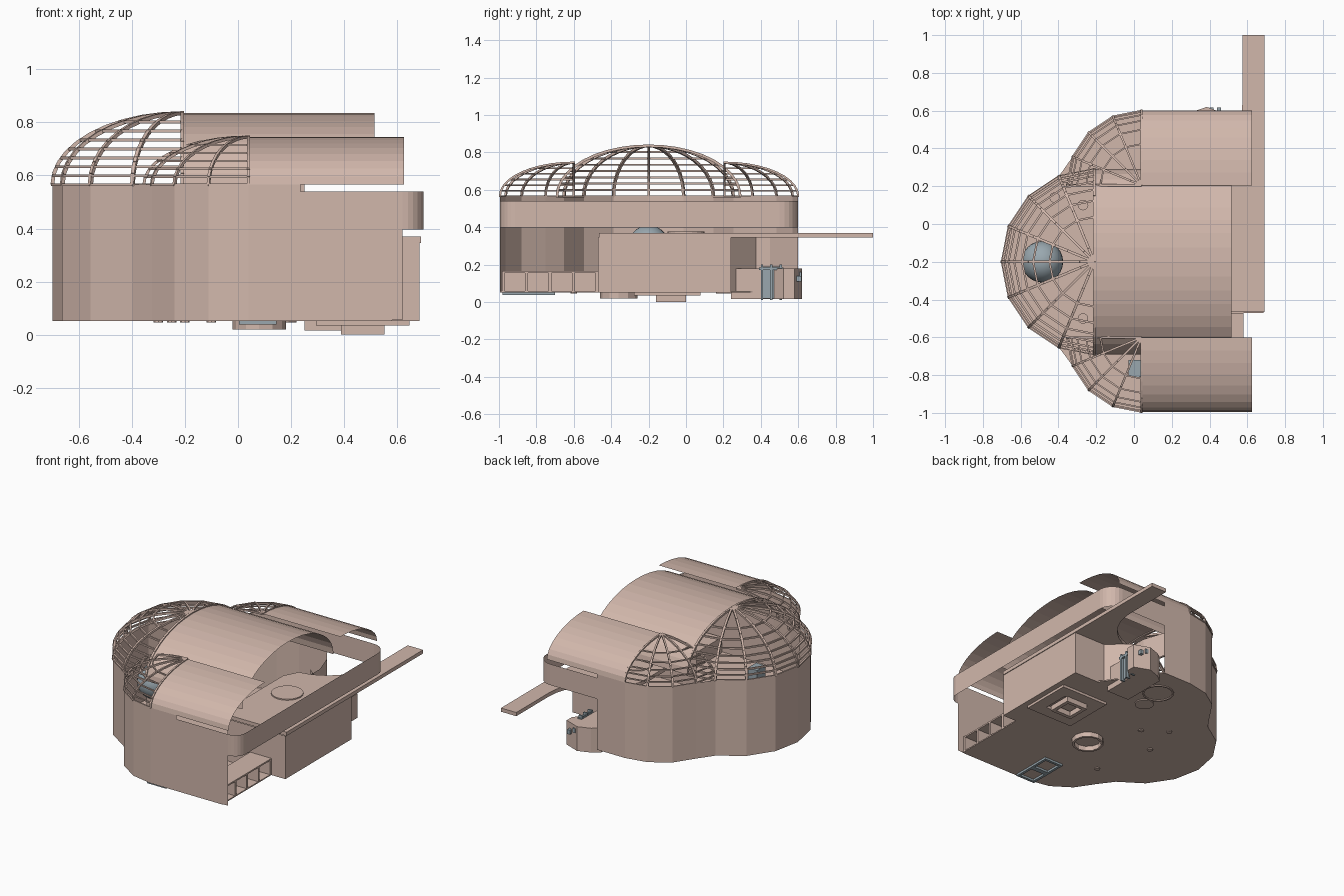
import bpy, bmesh, math
from mathutils import Vector

if "Cube" in bpy.data.objects:
    bpy.data.objects.remove(bpy.data.objects["Cube"])


def material(name, rgb):
    m = bpy.data.materials.new(name)
    m.diffuse_color = (*rgb, 1)
    m.use_nodes = True
    m.node_tree.nodes["Principled BSDF"].inputs["Base Color"].default_value = m.diffuse_color
    return m


CLAY = material("clay", (0.64, 0.475, 0.41))
STEEL = material("blue_grey", (0.32, 0.39, 0.43))


def finish(name, bm, mat=CLAY, fix=True):
    if fix:
        bmesh.ops.recalc_face_normals(bm, faces=bm.faces)
    me = bpy.data.meshes.new(name)
    bm.to_mesh(me)
    bm.free()
    ob = bpy.data.objects.new(name, me)
    me.materials.append(mat)
    bpy.context.collection.objects.link(ob)
    return ob


def ribbon(name, pts, z0, z1, mat=CLAY):
    """Thin upright sheet following a plan path."""
    bm = bmesh.new()
    lo = [bm.verts.new((x, y, z0)) for x, y in pts]
    hi = [bm.verts.new((x, y, z1)) for x, y in pts]
    for i in range(len(pts) - 1):
        bm.faces.new((lo[i], lo[i + 1], hi[i + 1], hi[i]))
    return finish(name, bm, mat, False)


def slab(name, pts, z0, z1, mat=CLAY):
    """Plan outline extruded upward."""
    bm = bmesh.new()
    f = bm.faces.new([bm.verts.new((x, y, z0)) for x, y in pts])
    r = bmesh.ops.extrude_face_region(bm, geom=[f])
    for v in r["geom"]:
        if isinstance(v, bmesh.types.BMVert):
            v.co.z = z1
    return finish(name, bm, mat)


def box(name, x0, x1, y0, y1, z0, z1, mat=CLAY):
    return slab(name, [(x0, y0), (x1, y0), (x1, y1), (x0, y1)], z0, z1, mat)


def arc(cx, cy, r, a0, a1, n):
    return [(cx + r * math.cos(math.radians(a0 + (a1 - a0) * i / n)),
             cy + r * math.sin(math.radians(a0 + (a1 - a0) * i / n))) for i in range(n + 1)]


def disc(name, x, y, r, z0, z1, n=12, mat=CLAY):
    return slab(name, arc(x, y, r, 0, 360, n)[:-1], z0, z1, mat)


def ring_frame(name, x, y, ro, ri, z0, z1, n, turn=0, mat=CLAY):
    """Hollow collar with n sides."""
    bm = bmesh.new()
    loops = [[bm.verts.new((px, py, z)) for px, py in arc(x, y, r, turn, turn + 360, n)[:-1]]
             for r, z in ((ro, z1), (ro, z0), (ri, z0), (ri, z1))]
    for a, b in zip(loops, loops[1:] + loops[:1]):
        for i in range(n):
            bm.faces.new((a[i], a[(i + 1) % n], b[(i + 1) % n], b[i]))
    return finish(name, bm, mat)


def bar(bm, a, b, w):
    """Square bar between two points."""
    a, b = Vector(a), Vector(b)
    d = (b - a).normalized()
    s = d.cross(Vector((0, 0, 1)))
    s = (s.normalized() if s.length > 1e-4 else Vector((1, 0, 0))) * w / 2
    t = d.cross(s).normalized() * w / 2
    e = [[bm.verts.new(p + s * i + t * j) for i, j in ((1, 1), (-1, 1), (-1, -1), (1, -1))] for p in (a, b)]
    for i in range(4):
        k = (i + 1) % 4
        bm.faces.new((e[0][i], e[0][k], e[1][k], e[1][i]))
    bm.faces.new(e[0])
    bm.faces.new(e[1][::-1])


Z = 0.565   # wall top


def dome(name, cx, cy, r, h, a0, a1, rings, w):
    """Lattice dome: meridian ribs and level rings."""
    bm = bmesh.new()
    n = round((a1 - a0) / 22.5)

    def at(i, t):
        a, e = math.radians(a0 + 22.5 * i), math.asin(t)
        return (cx + r * math.cos(e) * math.cos(a), cy + r * math.cos(e) * math.sin(a), Z + h * t)
    levels = [k / rings for k in range(rings)]
    fine = [math.sin(k * math.pi / 20) for k in range(11)]
    for i in range(n + 1):
        for t0, t1 in zip(fine, fine[1:]):
            bar(bm, at(i, t0), at(i, t1), w)
    for t in levels:
        for i in range(n):
            bar(bm, at(i, t), at(i + 1, t), w * 0.75)
    return finish(name, bm)


def vault(name, x0, x1, cy, r, h, a0, a1, n):
    """Thin barrel roof along x."""
    bm = bmesh.new()
    rows = [[bm.verts.new((x, y, Z + z * h / r)) for x in (x0, x1)] for y, z in arc(cy, 0, r, a0, a1, n)]
    for p, q in zip(rows, rows[1:]):
        bm.faces.new((p[0], p[1], q[1], q[0]))
    return finish(name, bm, CLAY, False)


# Roofs and lattice domes
R, RS = 0.49, 0.395
vault("main_vault", -0.21, 0.515, -0.2, R, 0.27, 0, 180, 20)
vault("front_vault", 0.04, 0.625, -0.6, RS, 0.18, 90, 180, 9)
vault("back_vault", 0.04, 0.625, 0.205, RS, 0.18, 0, 90, 9)
dome("main_dome", -0.21, -0.2, R, 0.27, 90, 270, 8, 0.014)
dome("front_dome", 0.04, -0.6, RS, 0.18, 180, 270, 6, 0.011)
dome("back_dome", 0.04, 0.205, RS, 0.18, 90, 180, 6, 0.011)

# Three-lobed outer wall
lobes = ([(0.25, 0.6)] + arc(0.04, 0.205, RS, 90, 157.5, 3)
         + arc(-0.21, -0.2, R, 112.5, 247.5, 6) + arc(0.04, -0.6, RS, 202.5, 270, 3) + [(0.235, -0.995)])
ribbon("outer_wall", lobes, 0.055, Z)
ribbon("front_wall_extension", [(0.235, -0.995), (0.62, -0.995)], 0.055, 0.54)

# Ground floor plate
slab("floor", lobes + [(0.58, -0.995), (0.58, -0.47), (0.685, -0.47), (0.685, 0.24), (0.5, 0.24)], 0.052, 0.06)

# Curved guard rail sheet
rail = ([(0.62, -0.995)] + arc(0.62, -0.915, 0.08, -90, 0, 6)[1:]
        + arc(0.6, 0.5, 0.1, 0, 90, 6) + [(0.25, 0.6)])
ribbon("guard_rail", rail, 0.397, 0.54)

# Rear block with the deck and the long walkway
ribbon("rear_block", [(0.25, -0.47), (0.685, -0.47), (0.685, 0.24), (0.45, 0.24), (0.25, 0.42)], 0.055, 0.345)
inner = arc(0.22, 0.65, 0.355, 0, -85, 8)
slab("deck", [(0.25, -0.465), (0.69, -0.465), (0.69, 1.0), (0.575, 1.0)] + inner + [(0.2, 0.2), (0.2, -0.35)],
     0.345, 0.37)
disc("deck_disc", 0.37, 0.0, 0.1, 0.37, 0.378, 20)

# Open bays beside the block
for i in range(5):
    y = -0.985 + i * 0.125
    slab("bay_divider", [(0.42, y), (0.58, y), (0.58, y + 0.015), (0.42, y + 0.015)], 0.055, 0.16)
box("bay_roof", 0.42, 0.58, -0.985, -0.47, 0.155, 0.165)
ribbon("bay_back_wall", [(0.42, -0.985), (0.42, -0.47)], 0.055, 0.165)

# Entrance booth with glazed door
slab("entrance_booth", [(0.25, 0.24), (0.42, 0.24), (0.42, 0.46), (0.49, 0.52), (0.49, 0.58),
                        (0.385, 0.62), (0.3, 0.59), (0.25, 0.55)], 0.015, 0.18)
ribbon("entrance_back", [(0.3, 0.24), (0.3, 0.45), (0.25, 0.6)], 0.18, 0.345)
box("door_glass", 0.425, 0.432, 0.40, 0.50, 0.02, 0.19, STEEL)
for y in (0.40, 0.45, 0.50):
    box("door_post", 0.42, 0.45, y, y + 0.012, 0.01, 0.2, STEEL)
box("door_lintel", 0.42, 0.45, 0.39, 0.52, 0.17, 0.185, STEEL)
for x, z in ((0.41, 0.13), (0.45, 0.11)):
    box("booth_port", x - 0.01, x + 0.01, 0.585, 0.618, z, z + 0.03, STEEL)

# Hatches and fittings below the floor
ring_frame("large_hatch", 0.47, -0.1, 0.25, 0.13, 0.035, 0.055, 4, 45)
ring_frame("small_hatch", 0.47, -0.08, 0.115, 0.08, 0.0, 0.036, 4, 45)
ring_frame("round_hatch", 0.08, -0.36, 0.1, 0.085, 0.02, 0.055, 12)
ring_frame("floor_ring", 0.12, 0.38, 0.1, 0.09, 0.045, 0.055, 16)
disc("floor_disc", 0.1, 0.22, 0.06, 0.045, 0.055, 16)
for y in (-0.91, -0.77):
    ring_frame("glass_hatch_frame", 0.075, y, 0.1, 0.075, 0.038, 0.056, 4, 45, STEEL)
for x, y in ((-0.1, -0.05), (-0.25, 0.05), (-0.2, -0.6), (-0.3, -0.2)):
    disc("floor_stud", x, y, 0.018, 0.046, 0.055, 8)

# Globe on its stand and small round tables
bm = bmesh.new()
bmesh.ops.create_uvsphere(bm, u_segments=24, v_segments=14, radius=0.11)
bmesh.ops.translate(bm, verts=bm.verts, vec=(-0.485, -0.2, 0.3))
globe = finish("globe", bm, STEEL)
for p in globe.data.polygons:
    p.use_smooth = True
disc("globe_stand", -0.485, -0.2, 0.05, 0.06, 0.2, 12)
for x, y in ((-0.27, 0.1), (-0.42, 0.14), (-0.27, -0.5)):
    disc("table_top", x, y, 0.028, 0.13, 0.14, 12)
    disc("table_leg", x, y, 0.008, 0.06, 0.13, 6)
box("counter", -0.03, 0.04, -0.81, -0.72, 0.06, 0.16, STEEL)
